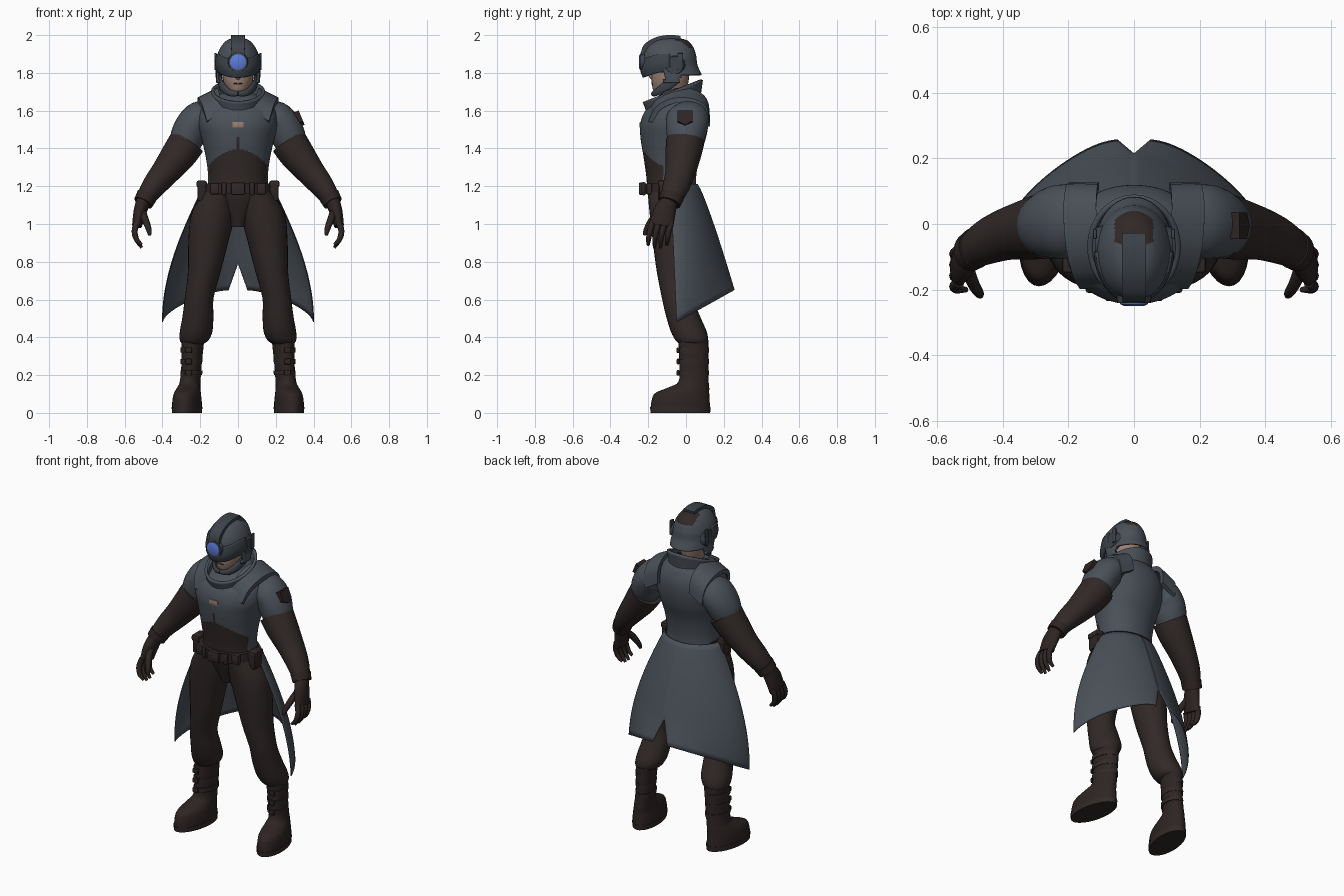
import bpy, bmesh, math
from mathutils import Vector as V

def material(name, r, g, b):
    m = bpy.data.materials.new(name)
    m.diffuse_color = (r, g, b, 1)
    return m

BLUE = material("slate blue cloth", .068, .081, .098)
DARK = material("dark slate metal", .046, .056, .068)
BROWN = material("dark brown cloth", .031, .022, .021)
LEATHER = material("brown leather", .027, .018, .017)
SKIN = material("skin", .32, .21, .165)
LENS = material("blue lens", .11, .20, .68)

def finish(name, bm, mats, mirror=False, thick=0, rule=None, smooth=True):
    bmesh.ops.recalc_face_normals(bm, faces=bm.faces)
    for f in bm.faces:
        f.smooth = smooth
        if rule:
            f.material_index = rule(f.calc_center_median())
    me = bpy.data.meshes.new(name)
    bm.to_mesh(me)
    bm.free()
    o = bpy.data.objects.new(name, me)
    bpy.context.collection.objects.link(o)
    for m in mats if isinstance(mats, list) else [mats]:
        me.materials.append(m)
    if thick:
        s = o.modifiers.new("thickness", 'SOLIDIFY')
        s.thickness, s.offset = thick, 0
    if mirror:
        o.modifiers.new("mirror", 'MIRROR')
    if smooth:
        bpy.context.view_layer.objects.active = o
        o.select_set(True)
        bpy.ops.object.shade_smooth_by_angle(angle=math.radians(40))
        o.select_set(False)
    return o

def catmull(rows, n):
    out = []
    for i in range(len(rows) - 1):
        a, b, c, d = (rows[max(0, min(len(rows) - 1, i + k))] for k in (-1, 0, 1, 2))
        for j in range(n):
            t = j / n
            out.append([.5 * (2*q + (r-p)*t + (2*p-5*q+4*r-s)*t*t + (3*q-p-3*r+s)*t**3)
                        for p, q, r, s in zip(a, b, c, d)])
    return out + [list(rows[-1])]

def loft(name, rows, mats, seg=24, n=4, flat=True, square=False, power=1, ref=(1, 0, 0),
         fix=None, keep=None, caps=True, **kw):
    """Skin a tube over rows of (x, y, z, radius across, radius deep)."""
    rows = catmull(rows, n)
    if square:
        seg = 4
    bm, rings = bmesh.new(), []
    for i, (x, y, z, rx, ry) in enumerate(rows):
        t = V((0, 0, 1)) if flat else (V(rows[min(i+1, len(rows)-1)][:3]) - V(rows[max(i-1, 0)][:3])).normalized()
        u = (V(ref) - t * t.dot(V(ref))).normalized()
        w = t.cross(u)
        ring = []
        for k in range(seg):
            a = 2 * math.pi * (k + (.5 if square else 0)) / seg
            c, s = math.cos(a), math.sin(a)
            if square:
                c, s = math.copysign(1, c), math.copysign(1, s)
            c, s = (math.copysign(abs(q) ** power, q) for q in (c, s))
            p = V((x, y, z)) + u * rx * c + w * ry * s
            ring.append(bm.verts.new(fix(p) if fix else p))
        rings.append(ring)
    for a, b in zip(rings, rings[1:]):
        for k in range(seg):
            bm.faces.new((a[k], a[(k+1) % seg], b[(k+1) % seg], b[k]))
    if caps:
        bm.faces.new(rings[0])
        bm.faces.new(rings[-1])
    if keep:
        bmesh.ops.delete(bm, geom=[f for f in bm.faces if not keep(f.calc_center_median())], context='FACES')
    return finish(name, bm, mats, **kw)

def box(name, c, size, mat, mirror=False, bevel=.008):
    bm = bmesh.new()
    bmesh.ops.create_cube(bm, size=1)
    for v in bm.verts:
        v.co = V([v.co[i] * size[i] + c[i] for i in range(3)])
    bmesh.ops.bevel(bm, geom=bm.edges[:], offset=bevel, segments=2, affect='EDGES', profile=.5)
    return finish(name, bm, mat, mirror)

# jacket with a dark belly panel
def belly(p):
    x = abs(p.x)
    return int(p.y < -.12 and x < .165 and (p.z < 1.40 - .25 * x - 14 * x ** 3 or (x < .006 and p.z < 1.46)))
loft("jacket", [(0, -.075, 1.17, .165, .13), (0, -.078, 1.25, .158, .132), (0, -.077, 1.35, .17, .147),
                (0, -.068, 1.45, .192, .172), (0, -.062, 1.53, .21, .18), (0, -.05, 1.60, .20, .165),
                (0, -.03, 1.655, .155, .125), (0, -.02, 1.69, .09, .09)],
     [BLUE, BROWN], seg=200, n=16, power=.94, rule=belly)
box("chest_badge", (0, -.241, 1.525), (.06, .009, .03), SKIN, bevel=.003)

# shoulder pads and collar
def slope(p):
    return V((p.x, p.y, p.z - .5 * (p.x - .155)))
loft("shoulder_pad", [(.125, -.185, 1.55, .04, .012), (.14, -.145, 1.63, .046, .014), (.158, -.06, 1.68, .05, .014),
                      (.165, .04, 1.678, .05, .014), (.16, .10, 1.63, .048, .014), (.152, .115, 1.54, .045, .012)],
     BLUE, flat=False, square=True, fix=slope, mirror=True)
loft("collar", [(0, -.065, 1.615, .12, .135), (0, -.065, 1.65, .125, .138), (0, -.07, 1.71, .135, .152)], BLUE, seg=32,
     fix=lambda p: V((p.x, p.y, p.z + .38 * (p.y + .06))), caps=False, thick=.016)
loft("collar_lining", [(0, -.07, 1.585, .12, .145), (0, -.07, 1.63, .12, .14)], DARK, seg=32, n=2,
     fix=lambda p: V((p.x, p.y, p.z + .3 * (p.y + .06))), caps=False, thick=.02)

# head and neck
loft("head", [(0, -.03, 1.58, .065, .065), (0, -.04, 1.67, .063, .07), (0, -.08, 1.695, .055, .085),
              (0, -.085, 1.735, .072, .095), (0, -.083, 1.78, .082, .1), (0, -.08, 1.85, .085, .10)], SKIN)
loft("nose", [(0, -.175, 1.82, .01, .012), (0, -.18, 1.785, .015, .018), (0, -.175, 1.765, .01, .008)], SKIN, seg=12)
box("mouth", (0, -.178, 1.742), (.045, .008, .007), LEATHER, bevel=.002)
loft("chin_guard", [(.097, -.05, 1.775, .03, .012), (.085, -.105, 1.73, .027, .012), (.045, -.16, 1.695, .018, .011),
                    (0, -.176, 1.69, .013, .009)], DARK, flat=False, ref=(0, 0, 1), seg=12, mirror=True)

# helmet shell, open at the face and flared at the nape
def shell(p):
    low = 1.82 if p.y < -.115 else 1.745 if p.y < -.03 else 1.785
    return p.z > low
loft("helmet", [(0, -.055, 1.72, .105, .145), (0, -.068, 1.78, .112, .148), (0, -.084, 1.84, .11, .139),
                (0, -.088, 1.89, .105, .136), (0, -.086, 1.935, .085, .118), (0, -.08, 1.967, .056, .083),
                (0, -.078, 1.98, .02, .025)],
     [BLUE, BROWN], seg=64, n=8, keep=shell, thick=.012,
     rule=lambda p: int(p.z > 1.93 and p.y > -.06 and abs(p.x) < .055))
loft("visor", [(0, -.082, 1.805, .106, .14), (0, -.085, 1.85, .115, .15), (0, -.085, 1.90, .108, .143)], DARK,
     seg=48, keep=lambda p: p.y < -.09, caps=False, thick=.014,
     fix=lambda p: V((p.x, p.y, p.z - .35 * max(0, -.14 - p.y))))
loft("crest", [(0, -.228, 1.89, .035, .012), (0, -.212, 1.94, .036, .014), (0, -.15, 1.977, .037, .014),
               (0, -.08, 1.987, .037, .014), (0, -.03, 1.982, .036, .013)], DARK, flat=False, square=True)
loft("lens_ring", [(0, -.20, 1.857, .056, .056), (0, -.24, 1.857, .051, .051)], DARK, flat=False, n=1)
loft("lens", [(0, -.22, 1.857, .042, .042), (0, -.244, 1.857, .042, .042), (0, -.250, 1.857, .028, .028)],
     LENS, flat=False, n=1, seg=32)
loft("ear_disc", [(.09, -.06, 1.84, .06, .06), (.119, -.06, 1.84, .046, .046)], DARK, flat=False, n=1,
     ref=(0, 0, 1), mirror=True)
box("ear_fin", (.119, -.03, 1.86), (.012, .03, .09), DARK, mirror=True, bevel=.004)

# sleeves, long gloves and cuffs
loft("sleeve", [(.15, .005, 1.575, .07, .095), (.198, .008, 1.563, .089, .112), (.238, .005, 1.522, .092, .112),
                (.268, -.003, 1.46, .091, .1), (.292, -.01, 1.40, .075, .08)], BLUE, flat=False, mirror=True)
loft("long_glove", [(.268, -.005, 1.435, .097, .102), (.315, -.015, 1.365, .092, .094), (.385, -.03, 1.275, .076, .08),
                    (.45, -.055, 1.195, .062, .07), (.50, -.085, 1.12, .046, .055)], BROWN, flat=False, mirror=True)
loft("cuff", [(.482, -.073, 1.15, .056, .064), (.502, -.087, 1.112, .052, .06)], LEATHER, flat=False, n=2, mirror=True)

# patch on the left sleeve only
bm = bmesh.new()
bm.faces.new([bm.verts.new((.322 + (1.56 - z) * .42, y, z)) for y, z in
              ((-.045, 1.595), (.035, 1.595), (.035, 1.54), (-.005, 1.52), (-.045, 1.54))])
finish("sleeve_patch", bm, LEATHER, thick=.03, smooth=False)

# hands
loft("palm", [(.502, -.088, 1.12, .038, .045), (.52, -.115, 1.06, .034, .06), (.535, -.13, .99, .026, .062)],
     LEATHER, flat=False, mirror=True)
for i in range(4):
    y = -.178 + .033 * i
    tip = .89 - (.015 if i in (1, 2) else 0)
    loft("finger", [(.533, y, 1.01, .017, .017), (.547, y - .012, .965, .016, .016),
                    (.538, y - .02, .92, .014, .014), (.51, y - .022, tip, .008, .008)],
         LEATHER, flat=False, seg=10, mirror=True)
loft("thumb", [(.51, -.13, 1.07, .022, .02), (.49, -.18, 1.02, .019, .019), (.472, -.21, .97, .015, .015),
               (.468, -.22, .94, .008, .008)], LEATHER, flat=False, seg=10, mirror=True)

# trousers
loft("hips", [(0, -.075, 1.20, .165, .135), (0, -.075, 1.14, .17, .118), (0, -.07, 1.05, .08, .09),
              (0, -.065, .985, .045, .07)], BROWN, seg=32)
loft("trouser_leg", [(.10, -.078, 1.17, .085, .125), (.132, -.074, 1.05, .116, .118), (.158, -.068, .9, .105, .107),
                     (.178, -.06, .75, .087, .095), (.205, -.045, .61, .076, .083), (.212, -.015, .51, .082, .09),
                     (.222, .015, .43, .086, .095), (.232, .03, .385, .076, .086), (.24, .035, .365, .055, .07)],
     BROWN, seg=28, mirror=True)

# boots, turned slightly outward
def turn(p):
    return V((p.x - .12 * (p.y + .03), p.y, p.z))
loft("boot", [(.248, .04, .385, .06, .08), (.255, .042, .25, .053, .077), (.262, .04, .165, .054, .08),
              (.266, .015, .135, .06, .108), (.269, -.02, .105, .069, .143), (.27, -.028, .07, .075, .153),
              (.27, -.03, .03, .077, .157)],
     LEATHER, seg=28, fix=turn, mirror=True)
loft("sole", [(.27, -.03, .03, .079, .16), (.27, -.03, 0, .077, .158)], BROWN, n=1, seg=28, fix=turn, mirror=True)
for z in (.20, .26, .32):
    loft("boot_strap", [(.255, .04, z, .056, .081), (.255, .04, z + .025, .058, .082)], BROWN, n=1, fix=turn, mirror=True)
    box("boot_buckle", (.262, -.042, z + .012), (.035, .014, .03), LEATHER, True, .004)

# belt with buckle and pouches
loft("belt", [(0, -.098, 1.16, .182, .137), (0, -.098, 1.215, .178, .135)], LEATHER, n=1, seg=40)
box("buckle", (0, -.236, 1.187), (.075, .028, .066), BROWN)
box("belt_loop", (.075, -.224, 1.187), (.026, .022, .07), BROWN, True)
box("belt_pocket", (.122, -.195, 1.187), (.05, .03, .062), BROWN, True)
box("side_pouch", (.19, -.105, 1.175), (.05, .08, .11), LEATHER, True, .012)
box("pouch_flap", (.193, -.105, 1.212), (.052, .086, .035), BROWN, True)

# coat tail: flared half sheet from waist to hem with a slit at the back, mirrored
bm = bmesh.new()
grid = []
for i in range(25):
    a = math.pi / 2 * i / 24
    c, s = max(0, math.cos(a)), math.sin(a)
    hx, hy = .4 * c ** 1.25, -.05 + .305 * s ** 1.25
    hem, col = .48 + .17 * (hy + .05) / .305, []
    for j in range(21):
        v = j / 20
        z = 1.21 + (hem - 1.21) * v
        x = .178 * c + (hx - .178 * c) * math.sin(v * math.pi / 2)
        y0 = -.085 + .145 * s
        y = y0 + (hy - y0) * v ** .85
        slit = max(0, .05 * (.79 - z) / .14) * s ** 6
        col.append(bm.verts.new((slit + x * (1 - slit / .4), y, z)))
    grid.append(col)
for a, b in zip(grid, grid[1:]):
    for j in range(20):
        bm.faces.new((a[j], b[j], b[j+1], a[j+1]))
finish("coat_tail", bm, BLUE, mirror=True, thick=.005)
